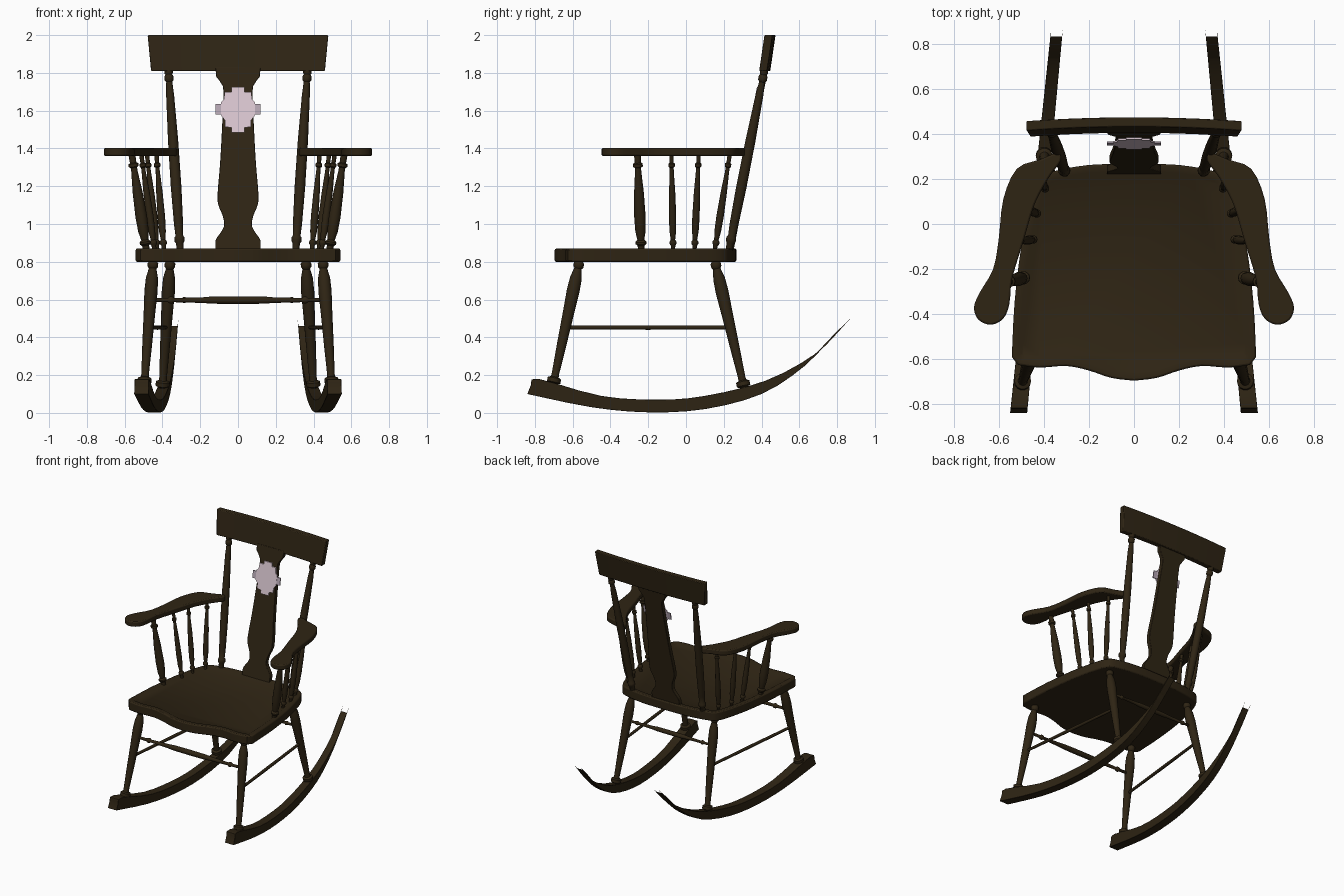
import bpy, bmesh, math
from mathutils import Vector

cube = bpy.data.objects.get("Cube")
if cube:
    bpy.data.objects.remove(cube, do_unlink=True)


def material(name, rgb):
    m = bpy.data.materials.new(name)
    m.use_nodes = True
    m.diffuse_color = (*rgb, 1)
    m.node_tree.nodes["Principled BSDF"].inputs["Base Color"].default_value = (*rgb, 1)
    return m


wood = material("dark_wood", (0.028, 0.018, 0.007))
pink = material("pale_pink", (0.70, 0.57, 0.64))
mauve = material("mauve_trim", (0.46, 0.38, 0.45))


def spline(pts, n=4, closed=False):
    """Catmull-Rom curve through 2D points."""
    p = [Vector(q) for q in pts]
    k, out = len(p), []
    get = (lambda i: p[i % k]) if closed else (lambda i: p[max(0, min(k - 1, i))])
    for i in range(k if closed else k - 1):
        a, b, c, d = (get(i + j) for j in (-1, 0, 1, 2))
        for s in range(n):
            t = s / n
            out.append(0.5 * (2 * b + (c - a) * t + (2 * a - 5 * b + 4 * c - d) * t ** 2
                              + (3 * b - a - 3 * c + d) * t ** 3))
    return out if closed else out + [p[-1]]


def finish(bm, name, mat, mirror=False, bevel=0):
    bmesh.ops.recalc_face_normals(bm, faces=bm.faces)
    me = bpy.data.meshes.new(name)
    bm.to_mesh(me)
    bm.free()
    ob = bpy.data.objects.new(name, me)
    bpy.context.collection.objects.link(ob)
    me.materials.append(mat)
    if bevel:
        b = ob.modifiers.new("Bevel", "BEVEL")
        b.width, b.segments, b.limit_method = bevel, 2, "ANGLE"
        b.angle_limit = math.radians(50)
    if mirror:
        ob.modifiers.new("Mirror", "MIRROR")
    bpy.ops.object.select_all(action="DESELECT")
    ob.select_set(True)
    bpy.context.view_layer.objects.active = ob
    bpy.ops.object.shade_smooth_by_angle(angle=math.radians(40))
    return ob


def slab(name, pts, near, far, mat=wood, mirror=False, bevel=0, groove=0):
    """Solid between two placements of the same 2D outline."""
    bm = bmesh.new()
    a = [bm.verts.new(near(*p)) for p in pts]
    b = [bm.verts.new(far(*p)) for p in pts]
    bm.faces.new(a)
    top = bm.faces.new(b)
    for i in range(len(pts)):
        j = (i + 1) % len(pts)
        bm.faces.new((a[i], a[j], b[j], b[i]))
    if groove:
        bmesh.ops.recalc_face_normals(bm, faces=bm.faces)
        bmesh.ops.inset_region(bm, faces=[top], thickness=groove)
        bmesh.ops.inset_region(bm, faces=[top], thickness=0.012, depth=-0.007)
    return finish(bm, name, mat, mirror, bevel)


def turned(name, start, end, profile, radius=1, mirror=True, sides=14):
    """Lathe a (position, radius) profile along the line start-end."""
    start, end = Vector(start), Vector(end)
    axis = end - start
    rot = Vector((0, 0, 1)).rotation_difference(axis)
    bm = bmesh.new()
    rings = []
    for t, r in profile:
        rings.append([bm.verts.new(start + axis * t + rot @ Vector(
            (r * radius * math.cos(k * math.tau / sides),
             r * radius * math.sin(k * math.tau / sides), 0))) for k in range(sides)])
    for lo, hi in zip(rings, rings[1:]):
        for k in range(sides):
            j = (k + 1) % sides
            bm.faces.new((lo[k], lo[j], hi[j], hi[k]))
    bm.faces.new(rings[0])
    bm.faces.new(rings[-1])
    return finish(bm, name, wood, mirror)


def mirrored_outline(half):
    return half + [(-x, y) for x, y in reversed(half) if abs(x) > 1e-4]


# Rockers: curved in profile, converging and thinning toward the back
low = spline([(-0.84, 0.10), (-0.5, 0.03), (-0.2, 0.003), (0.1, 0.02), (0.4, 0.10),
              (0.63, 0.25), (0.79, 0.42)], 3)
high = spline([(0.832, 0.46), (0.68, 0.31), (0.42, 0.17), (0.1, 0.09), (-0.15, 0.07),
               (-0.45, 0.09), (-0.78, 0.18), (-0.82, 0.15)], 3)
rail_x = lambda y: 0.428 - 0.1 * y
rail_w = lambda y: 0.032 - 0.007 * y
slab("rockers", low + high, lambda y, z: (rail_x(y) - rail_w(y), y, z),
     lambda y, z: (rail_x(y) + rail_w(y), y, z), mirror=True, bevel=0.006)

# Seat with serpentine front and a shallow dished top
half = [tuple(p) for p in spline([(0, -0.695), (0.1, -0.683), (0.2, -0.65), (0.3, -0.63),
                                  (0.42, -0.637), (0.515, -0.625)], 3)]
half += [tuple(p) for p in spline([(0.542, -0.59), (0.53, -0.35), (0.50, -0.1), (0.455, 0.1),
                                   (0.42, 0.19), (0.37, 0.23), (0.2, 0.262), (0, 0.267)], 3)]
slab("seat", mirrored_outline(half), lambda x, y: (x, y, 0.80),
     lambda x, y: (x, y, 0.87), bevel=0.008, groove=0.035)

# Armrests with wide scrolled hand ends
arm = spline([(0.34, 0.315), (0.42, 0.285), (0.52, 0.245), (0.58, 0.11), (0.60, -0.065),
              (0.625, -0.2), (0.685, -0.305), (0.71, -0.37), (0.69, -0.425), (0.635, -0.447),
              (0.58, -0.42), (0.553, -0.355), (0.54, -0.24), (0.487, -0.065), (0.44, 0.09),
              (0.375, 0.21), (0.325, 0.28)], 3, True)
slab("armrests", arm, lambda x, y: (x, y, 1.36), lambda x, y: (x, y, 1.402),
     mirror=True, bevel=0.008)

# Turned legs
leg = [(0, 0.019), (0.05, 0.023), (0.06, 0.037), (0.09, 0.037), (0.10, 0.022), (0.12, 0.020),
       (0.35, 0.026), (0.6, 0.031), (0.75, 0.035), (0.85, 0.032), (0.92, 0.020),
       (0.935, 0.028), (0.96, 0.028), (0.975, 0.020), (1, 0.020)]
turned("front_legs", (0.498, -0.71, 0.12), (0.448, -0.56, 0.82), leg)
turned("back_legs", (0.402, 0.315, 0.10), (0.358, 0.15, 0.82), leg)

# Stretchers between the legs
bar = [(0, 0.010), (0.1, 0.011), (0.11, 0.018), (0.125, 0.018), (0.135, 0.011), (0.3, 0.015),
       (0.35, 0.019), (0.5, 0.020)]
bar += [(1 - t, r) for t, r in reversed(bar[:-1])]
turned("front_stretcher", (-0.464, -0.607, 0.597), (0.464, -0.607, 0.597), bar, mirror=False)
turned("back_stretcher", (-0.372, 0.2, 0.597), (0.372, 0.2, 0.597), bar, 0.85, mirror=False)
turned("side_stretchers", (0.474, -0.637, 0.452), (0.381, 0.235, 0.452),
       [(0, 0.010), (0.5, 0.012), (1, 0.010)])

# Arm spindles, the front one heavier
spindle = [(0, 0.55), (0.05, 0.6), (0.07, 0.95), (0.09, 0.95), (0.11, 0.6), (0.2, 0.9),
           (0.35, 1), (0.6, 0.85), (0.82, 0.55), (0.86, 0.55), (0.87, 0.85), (0.9, 0.85),
           (0.91, 0.55), (1, 0.6)]
for name, bottom, top, r in [
        ("arm_posts", (0.485, -0.237), (0.562, -0.257), 0.031),
        ("arm_spindles_front", (0.442, -0.068), (0.512, -0.077), 0.020),
        ("arm_spindles_middle", (0.427, 0.045), (0.482, 0.067), 0.020),
        ("arm_spindles_back", (0.392, 0.152), (0.432, 0.232), 0.020)]:
    turned(name, (*bottom, 0.86), (*top, 1.37), spindle, r)

# Back posts
post = [(0, 0.018), (0.05, 0.020), (0.06, 0.027), (0.08, 0.027), (0.09, 0.020), (0.15, 0.024),
        (0.35, 0.028), (0.6, 0.027), (0.85, 0.021), (0.92, 0.016), (0.93, 0.024),
        (0.95, 0.024), (0.96, 0.018), (0.97, 0.023), (1, 0.020)]
turned("back_posts", (0.305, 0.225, 0.85), (0.369, 0.418, 1.83), post)

# Vase-shaped back splat, leaning back
lean = lambda z: 0.222 + 0.19 * (z - 0.87)
splat = [(0.12, 0.86), (0.12, 0.91)]
splat += [tuple(p) for p in spline([(0.11, 0.93), (0.075, 0.985), (0.08, 1.04), (0.104, 1.10),
                                    (0.108, 1.16), (0.095, 1.32), (0.085, 1.5), (0.077, 1.70),
                                    (0.09, 1.745), (0.115, 1.78)], 3)]
splat += [(0.12, 1.83)]
slab("back_splat", mirrored_outline(splat), lambda x, z: (x, lean(z), z),
     lambda x, z: (x, lean(z) + 0.032, z), bevel=0.003)

# Crest rail: gently bowed, flaring and leaning toward the top
xs = [-0.46 + 0.092 * i for i in range(11)]
bow = lambda x: 0.408 - 0.08 * x * x
crest = [(x, bow(x)) for x in xs] + [(x, bow(x) + 0.042) for x in reversed(xs)]
slab("crest_rail", crest, lambda x, y: (x, y - 0.004, 1.81),
     lambda x, y: (x * 1.04, y + 0.024, 2.0), bevel=0.005)

# Stepped decorative plate on the splat, with side tabs
plate = [(0.035, 1.485), (0.035, 1.51), (0.07, 1.515), (0.07, 1.55), (0.09, 1.575),
         (0.09, 1.645), (0.075, 1.66), (0.07, 1.70), (0.035, 1.70), (0.035, 1.725)]
slab("splat_ornament", mirrored_outline(plate), lambda x, z: (x, lean(z) - 0.009, z),
     lambda x, z: (x, lean(z) - 0.001, z), pink)
tab = [(0.085, 1.58), (0.12, 1.58), (0.12, 1.635), (0.085, 1.635)]
slab("ornament_tabs", tab, lambda x, z: (x, lean(z) - 0.008, z),
     lambda x, z: (x, lean(z) - 0.001, z), mauve, mirror=True)
